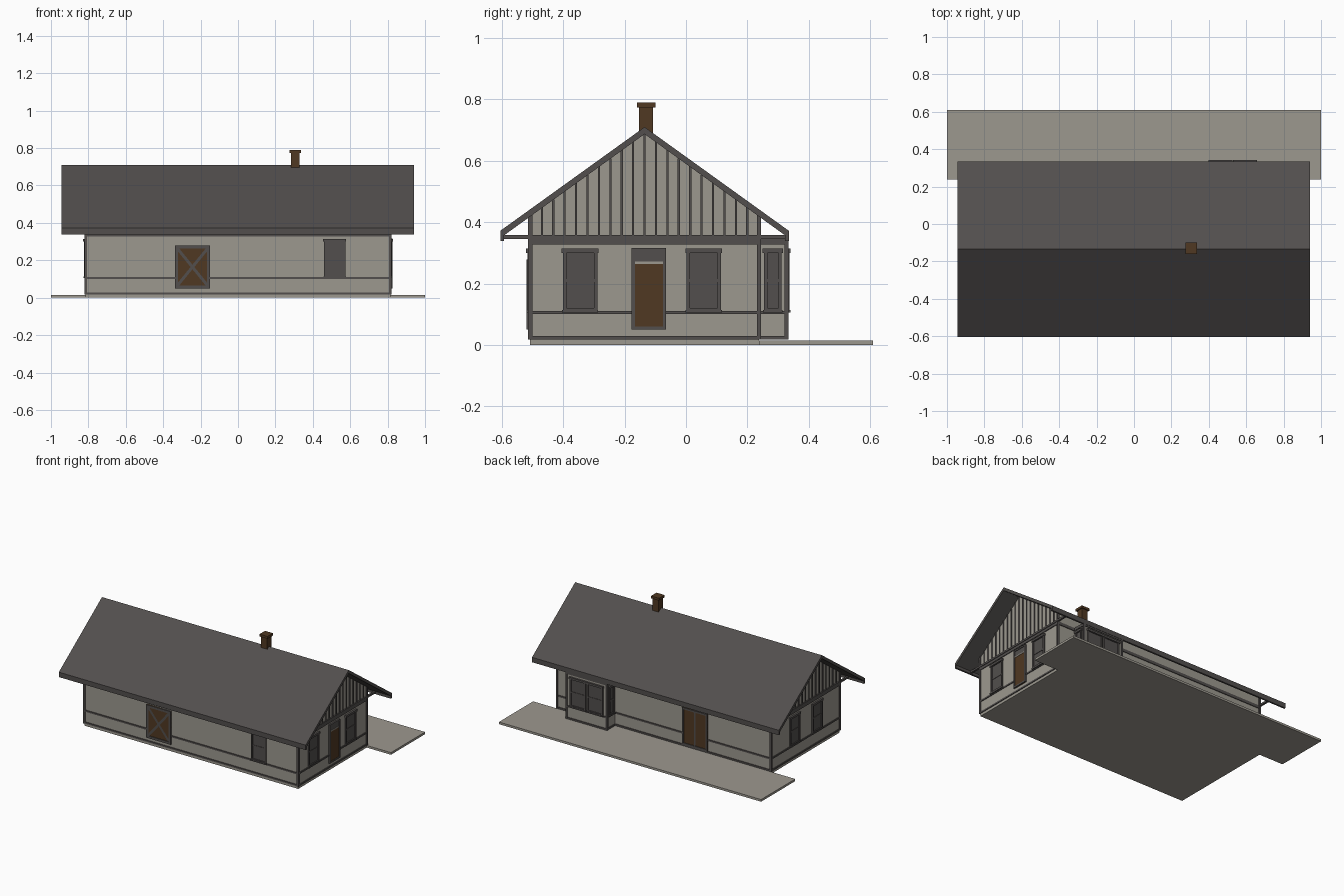
import bpy, bmesh

cube = bpy.data.objects.get("Cube")
if cube:
    bpy.data.objects.remove(cube, do_unlink=True)


def material(name, rgb):
    m = bpy.data.materials.new(name)
    m.use_nodes = True
    col = (*rgb, 1.0)
    m.diffuse_color = col
    m.node_tree.nodes["Principled BSDF"].inputs["Base Color"].default_value = col
    return m


PALE = material("pale_grey", (0.335, 0.315, 0.275))
DARK = material("dark_grey", (0.085, 0.078, 0.075))
BROWN = material("brown", (0.08, 0.04, 0.016))


def prism(name, profile, x0, x1, mat):
    """Extrude a (y, z) profile along x."""
    bm = bmesh.new()
    base = bm.faces.new([bm.verts.new((x0, y, z)) for y, z in profile])
    new = bmesh.ops.extrude_face_region(bm, geom=[base])["geom"]
    verts = [v for v in new if isinstance(v, bmesh.types.BMVert)]
    bmesh.ops.translate(bm, verts=verts, vec=(x1 - x0, 0, 0))
    bmesh.ops.recalc_face_normals(bm, faces=bm.faces)
    mesh = bpy.data.meshes.new(name)
    bm.to_mesh(mesh)
    bm.free()
    mesh.materials.append(mat)
    ob = bpy.data.objects.new(name, mesh)
    bpy.context.scene.collection.objects.link(ob)
    return ob


def box(name, x, y, z, mat):
    return prism(name, [(y[0], z[0]), (y[1], z[0]), (y[1], z[1]), (y[0], z[1])],
                 x[0], x[1], mat)


# Main dimensions
WX, Y0, Y1, RIDGE, PITCH = 0.815, -0.508, 0.238, -0.135, 0.719
BAY0, BAY1, BAY_Y = 0.375, 0.68, 0.328

# Wall planes: axis faced, position, outward direction
WALLS = {"front": ("y", Y0, -1), "back": ("y", Y1, 1),
         "right_end": ("x", WX, 1), "left_end": ("x", -WX, -1),
         "bay_back": ("y", BAY_Y, 1), "bay_outer": ("x", BAY1, 1),
         "bay_inner": ("x", BAY0, -1)}


def plate(name, wall, u, z, depth, mat):
    """A board lying on a wall, u along the wall and z upward."""
    axis, pos, out = WALLS[wall]
    d = sorted((pos - out * 0.004, pos + out * depth))
    if axis == "y":
        return box(f"{wall}_{name}", u, d, z, mat)
    return box(f"{wall}_{name}", d, u, z, mat)


def frame(name, wall, u, z, w, depth, mat=DARK):
    plate(name + "_jamb_a", wall, (u[0], u[0] + w), z, depth, mat)
    plate(name + "_jamb_b", wall, (u[1] - w, u[1]), z, depth, mat)
    plate(name + "_head", wall, (u[0] + w, u[1] - w), (z[1] - w, z[1]), depth, mat)
    plate(name + "_foot", wall, (u[0] + w, u[1] - w), (z[0], z[0] + w), depth, mat)


def window(wall, mid, width, tag="window"):
    u, z = (mid - width / 2, mid + width / 2), (0.11, 0.31)
    plate(tag + "_glass", wall, u, z, 0.003, DARK)
    frame(tag + "_frame", wall, u, z, 0.011, 0.009)
    plate(tag + "_meeting_rail", wall, u, (0.205, 0.215), 0.006, DARK)
    plate(tag + "_cap", wall, (u[0] - 0.004, u[1] + 0.004), (0.3, 0.314), 0.013, DARK)
    plate(tag + "_sill", wall, (u[0] - 0.003, u[1] + 0.003), (0.105, 0.114), 0.012, DARK)


def trim(wall, u):
    """Base, belt and top boards with a post at each end."""
    for name, z in (("base_board", (0.018, 0.029)), ("belt_board", (0.1, 0.111)),
                    ("top_board", (0.327, 0.347))):
        plate(name, wall, u, z, 0.005, DARK)


# Ground slabs
box("foundation", (-WX, WX), (Y0, Y1), (0, 0.02), PALE)
box("platform", (-1, 1), (Y1, 0.61), (0, 0.015), PALE)

# House body, bay and roof
prism("house_body", [(Y0, 0.018), (Y1, 0.018), (Y1, 0.43), (RIDGE, 0.695), (Y0, 0.43)],
      -WX, WX, PALE)
box("bay_body", (BAY0, BAY1), (Y1 - 0.01, BAY_Y), (0.018, 0.35), PALE)
half = [(0.47, 0.372), (0.47, 0.338), (0.458, 0.338), (0.458, 0.357)]
roof = ([(RIDGE, 0.71)] + [(RIDGE + d, z) for d, z in half] + [(RIDGE, 0.687)]
        + [(RIDGE - d, z) for d, z in reversed(half)])
prism("roof", roof, -0.943, 0.94, DARK)

# Wall trim
for wall in ("front", "back"):
    trim(wall, (-WX, WX))
for wall in ("right_end", "left_end"):
    trim(wall, (Y0, Y1))
trim("bay_back", (BAY0, BAY1))
for wall in ("bay_outer", "bay_inner"):
    trim(wall, (Y1, BAY_Y))

# Corner posts
for x in (-WX, WX):
    for y in (Y0, Y1):
        box("corner_post", (x - 0.007, x + 0.007), (y - 0.007, y + 0.007),
            (0.018, 0.428), DARK)
for x in (BAY0, BAY1):
    box("bay_corner_post", (x - 0.007, x + 0.007), (BAY_Y - 0.007, BAY_Y + 0.006),
        (0.018, 0.35), DARK)

# Gable ends: tie beam across to the eaves, then vertical battens
for wall in ("right_end", "left_end"):
    plate("tie_beam", wall, (RIDGE - 0.465, RIDGE + 0.465), (0.345, 0.358), 0.009, DARK)
    for i in range(-9, 10):
        y = RIDGE + i * 0.0372
        top = 0.688 - PITCH * abs(y - RIDGE)
        plate("batten", wall, (y - 0.0035, y + 0.0035), (0.357, top), 0.005, DARK)

# Windows
window("front", 0.517, 0.115)
for i, y in enumerate((-0.345, 0.058)):
    window("right_end", y, 0.112, f"window_{i}")
for i, y in enumerate((-0.26, -0.015)):
    window("left_end", y, 0.108, f"window_{i}")
for i, x in enumerate((0.462, 0.593)):
    window("bay_back", x, 0.122, f"window_{i}")
for wall in ("bay_outer", "bay_inner"):
    window(wall, 0.283, 0.058)

# End door with transom
u = (-0.177, -0.065)
frame("door_frame", "right_end", u, (0.05, 0.316), 0.01, 0.011)
plate("door_leaf", "right_end", u, (0.05, 0.264), 0.007, BROWN)
plate("transom_bar", "right_end", (u[0] + 0.01, u[1] - 0.01), (0.264, 0.271), 0.009, PALE)
plate("transom_glass", "right_end", u, (0.271, 0.31), 0.007, DARK)

# Freight door with crossed braces on the front
u, z = (-0.337, -0.15), (0.05, 0.278)
plate("freight_door", "front", u, z, 0.006, BROWN)
frame("freight_frame", "front", u, z, 0.016, 0.011)
for a, b in ((u[0] + 0.012, u[1] - 0.012), (u[1] - 0.012, u[0] + 0.012)):
    bm = bmesh.new()
    y = Y0 - 0.009
    s = 0.01 if b > a else -0.01
    pts = [(a - s, z[0] + 0.014), (a + s, z[0] + 0.014),
           (b + s, z[1] - 0.014), (b - s, z[1] - 0.014)]
    pts = [(min(max(x, u[0]), u[1]), h) for x, h in pts]
    face = bm.faces.new([bm.verts.new((x, y, h)) for x, h in pts])
    bmesh.ops.solidify(bm, geom=[face], thickness=0.003)
    bmesh.ops.recalc_face_normals(bm, faces=bm.faces)
    mesh = bpy.data.meshes.new("freight_brace")
    bm.to_mesh(mesh)
    bm.free()
    mesh.materials.append(DARK)
    bpy.context.scene.collection.objects.link(bpy.data.objects.new("freight_brace", mesh))

# Double door on the platform side
u, z = (-0.335, -0.145), (0.03, 0.285)
plate("double_door", "back", u, z, 0.006, BROWN)
frame("double_door_frame", "back", u, z, 0.012, 0.011)
mid = (u[0] + u[1]) / 2
plate("double_door_meeting", "back", (mid - 0.005, mid + 0.005), z, 0.009, DARK)

# Chimney
box("chimney_shaft", (0.284, 0.33), (-0.153, -0.107), (0.66, 0.775), BROWN)
box("chimney_cap", (0.276, 0.337), (-0.16, -0.1), (0.774, 0.79), BROWN)
